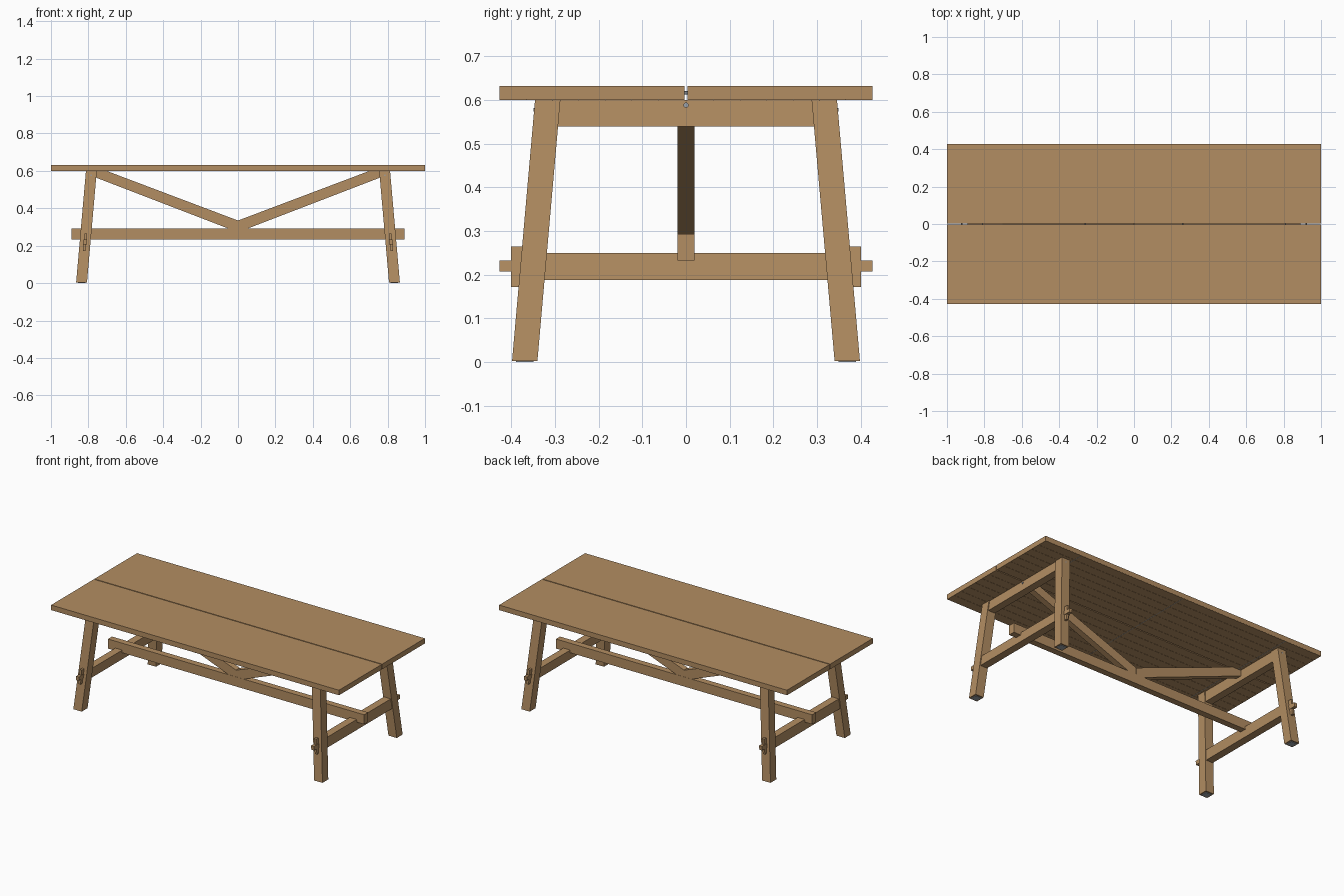
import bpy, bmesh
from mathutils import Vector

old = bpy.data.objects.get("Cube")
if old:
    bpy.data.objects.remove(old, do_unlink=True)


def material(name, rgb):
    m = bpy.data.materials.new(name)
    m.use_nodes = True
    m.diffuse_color = (*rgb, 1)
    m.node_tree.nodes["Principled BSDF"].inputs["Base Color"].default_value = (*rgb, 1)
    return m


wood = material("oak_wood", (0.45, 0.268, 0.122))
metal = material("grey_metal", (0.33, 0.36, 0.4))


def extrude(name, outline, direction, mat):
    """Closed solid from a planar outline swept along a vector."""
    bm = bmesh.new()
    face = bm.faces.new([bm.verts.new(p) for p in outline])
    swept = bmesh.ops.extrude_face_region(bm, geom=[face])["geom"]
    verts = [g for g in swept if isinstance(g, bmesh.types.BMVert)]
    bmesh.ops.translate(bm, verts=verts, vec=Vector(direction))
    bmesh.ops.recalc_face_normals(bm, faces=bm.faces)
    me = bpy.data.meshes.new(name)
    bm.to_mesh(me)
    bm.free()
    me.materials.append(mat)
    ob = bpy.data.objects.new(name, me)
    bpy.context.collection.objects.link(ob)


def box(name, x0, x1, y0, y1, z0, z1, mat=wood, lean=(0, 0)):
    """Box whose top is shifted sideways by lean per unit of height."""
    h = z1 - z0
    base = [(x0, y0, z0), (x1, y0, z0), (x1, y1, z0), (x0, y1, z0)]
    extrude(name, base, (lean[0] * h, lean[1] * h, h), mat)


def rod(name, centre, radius, depth, axis):
    rot = (0, 1.5708, 0) if axis == "x" else (1.5708, 0, 0)
    bpy.ops.mesh.primitive_cylinder_add(vertices=12, radius=radius, depth=depth,
                                        location=centre, rotation=rot)
    ob = bpy.context.object
    ob.name = name
    ob.data.materials.append(metal)
    bpy.ops.object.shade_smooth_by_angle()


SPLAY = 0.088   # sideways lean of the legs per unit of height
FOOT = 0.8365   # leg centre line at the floor
TOP = 0.6       # underside of the table top
EDGE = 0.4265   # half depth of the table top
GAP = 0.003     # half width of the gap between the planks
BOARDS = 7      # boards lining the underside of each plank


def leg_x(z):
    return FOOT - SPLAY * z


# Table top: two wide planks with a narrow gap, lined with boards underneath
for side, s in (("front", -1), ("back", 1)):
    y0, y1 = sorted((s * GAP, s * EDGE))
    box(side + "_plank", -1, 1, y0, y1, TOP + 0.001, 0.632)
    step = (y1 - y0) / BOARDS
    for i in range(BOARDS):
        y = y0 + i * step
        box(side + "_underside_board", -1, 1, y + 0.0007, y + step - 0.0007, TOP, TOP + 0.002)
    # Thin metal strips across the underside
    for x in (-0.74, 0, 0.74):
        box(side + "_cross_strip", x - 0.0015, x + 0.0015, y0, y1, TOP - 0.0005, TOP + 0.001, metal)

# Dowels bridging the gap
for x in (-0.92, -0.26, 0.26, 0.92):
    rod("gap_dowel", (x, 0, 0.616), 0.004, 0.03, "y")

for end, sx in (("left", 1), ("right", -1)):
    lx = -sx * SPLAY

    # Rails joining each pair of legs, leaning with them
    def rail(name, half_x, half_y, z0, z1):
        c = sx * leg_x(z0)
        box(name, c - half_x, c + half_x, -half_y, half_y, z0, z1, wood, (lx, 0))

    rail(end + "_top_rail", 0.024, 0.295, 0.539, TOP)
    rail(end + "_stretcher", 0.024, 0.33, 0.188, 0.25)
    rail(end + "_through_tenon", 0.010, EDGE, 0.207, 0.232)
    rod(end + "_rail_bolt", (sx * (leg_x(0.588) + 0.024), 0, 0.588), 0.006, 0.008, "x")

    for side, sy in (("front", -1), ("back", 1)):
        tag = end + "_" + side
        # Splayed leg with its small floor pad
        cx, cy = sx * FOOT, sy * 0.369
        r, p = 0.029, 0.02
        box(tag + "_leg", cx - r, cx + r, cy - r, cy + r, 0.003, TOP, wood, (lx, -sy * SPLAY))
        box(tag + "_floor_pad", cx - p, cx + p, cy - p, cy + p, 0, 0.004, metal)
        # Locking wedge through the tenon
        wx = sx * leg_x(0.172)
        y0, y1 = sorted((sy * 0.365, sy * 0.4))
        box(tag + "_wedge", wx - 0.007, wx + 0.007, y0, y1, 0.172, 0.265, wood, (lx, 0))
        # Screw head near the top of the leg
        rod(tag + "_screw", (sx * leg_x(0.577), sy * 0.3465, 0.577), 0.004, 0.004, "y")

    # Diagonal brace from the middle of the beam up to the rail
    outline = [(0.001, 0.293), (0.055, 0.293), (0.762, 0.565), (0.76, TOP), (0.703, TOP), (0.001, 0.335)]
    extrude(end + "_brace", [(sx * x, -0.019, z) for x, z in outline], (0, 0.038, 0), wood)

# Long beam resting on the stretchers
box("long_beam", -0.89, 0.89, -0.02, 0.02, 0.233, 0.293)
